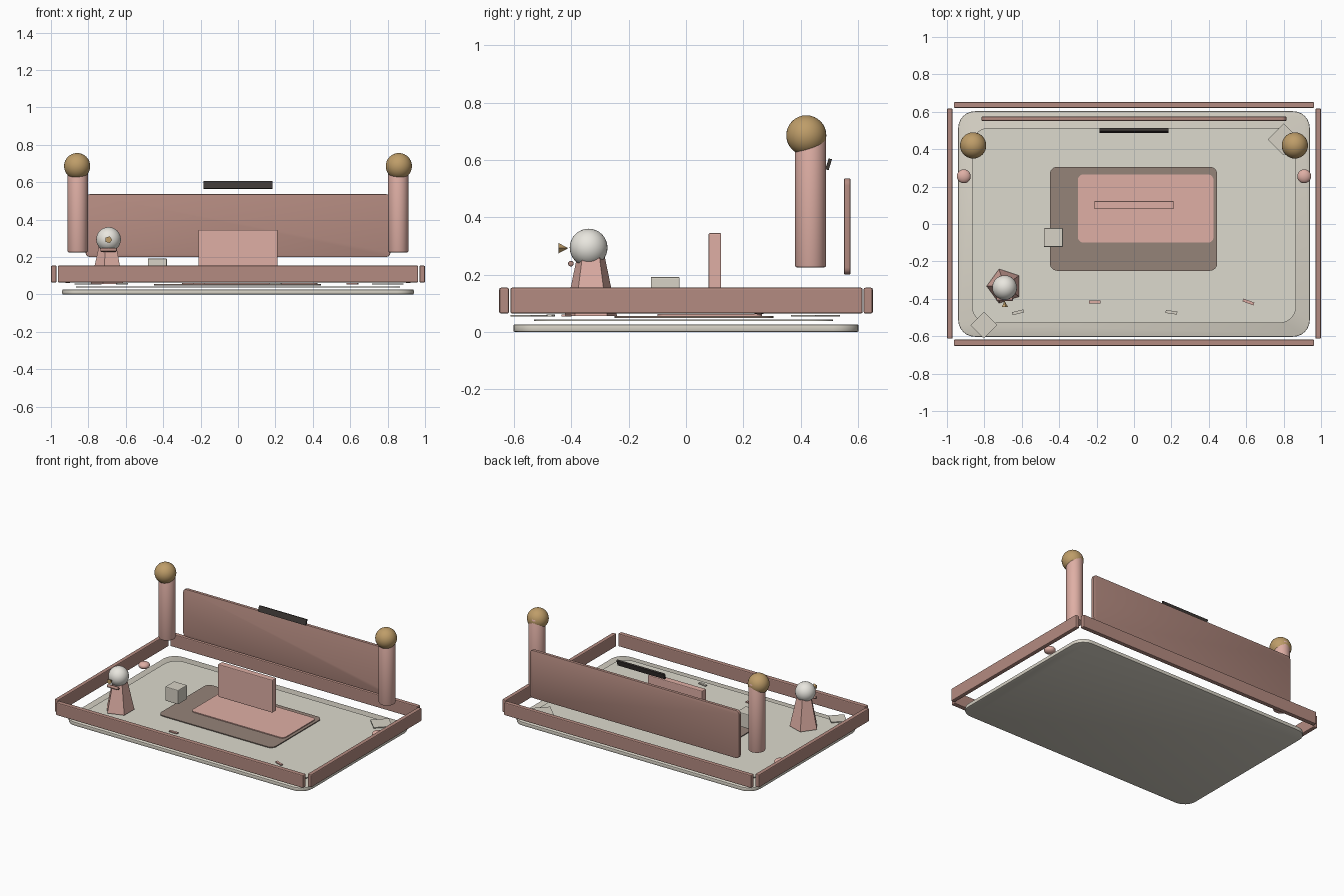
import bpy, bmesh
from math import pi, cos, sin, radians
from mathutils import Matrix

if "Cube" in bpy.data.objects:
    bpy.data.objects.remove(bpy.data.objects["Cube"])


def mat(name, r, g, b):
    m = bpy.data.materials.new(name)
    m.diffuse_color = (r ** 2.2, g ** 2.2, b ** 2.2, 1)
    m.use_nodes = True
    m.node_tree.nodes["Principled BSDF"].inputs["Base Color"].default_value = m.diffuse_color
    return m


CREAM = mat("cream", .84, .82, .77)
LAWN = mat("pale_green", .86, .85, .80)
TAUPE = mat("taupe", .58, .51, .47)
PINK = mat("pink", .87, .68, .64)
ROSE = mat("rose", .70, .54, .50)
GOLD = mat("gold", .74, .61, .41)
WHITE = mat("white", .91, .90, .87)
DARK = mat("dark", .25, .23, .22)


def finish(name, bm, m, loc=(0, 0, 0), rot=(0, 0, 0), smooth=False):
    bmesh.ops.recalc_face_normals(bm, faces=bm.faces)
    me = bpy.data.meshes.new(name)
    bm.to_mesh(me)
    bm.free()
    me.materials.append(m)
    ob = bpy.data.objects.new(name, me)
    ob.location, ob.rotation_euler = loc, rot
    bpy.context.collection.objects.link(ob)
    if smooth:
        bpy.ops.object.select_all(action='DESELECT')
        ob.select_set(True)
        bpy.context.view_layer.objects.active = ob
        bpy.ops.object.shade_smooth_by_angle(angle=radians(35))
    return ob


def box(name, lo, hi, m, bevel=0, turn=0, rot_x=0):
    bm = bmesh.new()
    size = [b - a for a, b in zip(lo, hi)]
    mid = [(a + b) / 2 for a, b in zip(lo, hi)]
    bmesh.ops.create_cube(bm, size=1)
    bmesh.ops.scale(bm, vec=size, verts=bm.verts)
    if bevel:
        bmesh.ops.bevel(bm, geom=bm.edges[:], offset=bevel, segments=2,
                        profile=.5, affect='EDGES')
    return finish(name, bm, m, mid, (rot_x, 0, radians(turn)))


def slab(name, x0, x1, y0, y1, z0, z1, r, m, bevel=0):
    """Rounded rectangle extruded upwards."""
    bm = bmesh.new()
    pts = []
    for cx, cy, start in ((x1 - r, y1 - r, 0), (x0 + r, y1 - r, 1),
                          (x0 + r, y0 + r, 2), (x1 - r, y0 + r, 3)):
        for i in range(7):
            a = (start + i / 6) * pi / 2
            pts.append(bm.verts.new((cx + r * cos(a), cy + r * sin(a), z0)))
    f = bm.faces.new(pts)
    ext = bmesh.ops.extrude_face_region(bm, geom=[f])["geom"]
    bmesh.ops.translate(bm, vec=(0, 0, z1 - z0),
                        verts=[v for v in ext if isinstance(v, bmesh.types.BMVert)])
    if bevel:
        rims = [e for e in bm.edges if abs(e.verts[0].co.z - e.verts[1].co.z) < 1e-6]
        bmesh.ops.bevel(bm, geom=rims, offset=bevel, segments=2,
                        profile=.5, affect='EDGES')
    return finish(name, bm, m, smooth=True)


def cone(name, loc, r1, r2, h, n, m, rot=(0, 0, 0), spin=0, bevel=0, smooth=False):
    bm = bmesh.new()
    bmesh.ops.create_cone(bm, cap_ends=True, segments=n, radius1=r1, radius2=r2,
                          depth=h, matrix=Matrix.Rotation(spin, 4, 'Z'))
    if bevel:
        rims = [e for e in bm.edges if abs(e.verts[0].co.z - e.verts[1].co.z) < 1e-6]
        bmesh.ops.bevel(bm, geom=rims, offset=bevel, segments=2,
                        profile=.5, affect='EDGES')
    return finish(name, bm, m, loc, rot, smooth)


def ball(name, loc, r, m, squash=1):
    bm = bmesh.new()
    bmesh.ops.create_uvsphere(bm, u_segments=32, v_segments=16, radius=r)
    bmesh.ops.scale(bm, vec=(1, 1, squash), verts=bm.verts)
    return finish(name, bm, m, loc, smooth=True)


# Stacked ground plates
slab("base_plate", -.94, .94, -.603, .603, 0, .026, .09, CREAM, .005)
slab("lawn_plate", -.867, .867, -.53, .514, .037, .043, .09, LAWN)
slab("path_plate", -.45, .445, -.25, .306, .049, .055, .04, TAUPE)
slab("seat_plate", -.30, .425, -.10, .265, .056, .062, .03, PINK)

# Surrounding rails
box("front_rail", (-.963, -.652, .064), (.963, -.618, .154), ROSE, .006)
box("back_rail", (-.963, .620, .064), (.963, .652, .154), ROSE, .006)
for side, s in (("left", -1), ("right", 1)):
    box(side + "_rail", (s * .985 - .015, -.613, .064), (s * .985 + .015, .617, .154), ROSE, .006)
    # Gate posts with ball finials, and low knobs
    cone(side + "_post", (s * .857, .435, .465), .054, .054, .48, 32, PINK, bevel=.006, smooth=True)
    ball(side + "_finial", (s * .86, .42, .686), .07, GOLD)
    ball(side + "_knob", (s * .91, .255, .085), .037, PINK, .65)

# Back board with rounded corners, and blank name strip
board = slab("back_board", -.815, .815, -.168, .168, -.011, .011, .025, ROSE, .003)
board.location, board.rotation_euler = (0, .563, .368), (pi / 2, 0, 0)
box("blank_sign_strip", (-.185, .492, .565), (.185, .504, .605), DARK, rot_x=radians(-17))

# Bench back and block
box("bench_back", (-.212, .079, .115), (.212, .123, .345), PINK, .005)
box("stone_block", (-.482, -.123, .092), (-.380, -.022, .192), CREAM, .005)

# Small bird figure
cone("figure_body", (-.692, -.332, .165), .096, .048, .22, 5, PINK, spin=pi / 2)
ball("figure_head", (-.692, -.34, .294), .066, WHITE)
cone("figure_beak", (-.692, -.428, .292), .019, 0, .034, 5, GOLD, rot=(-pi / 2, 0, 0), spin=-pi / 2)
cone("figure_collar", (-.692, -.402, .238), .010, .010, .088, 12, ROSE,
     rot=(0, pi / 2, 0), bevel=.004, smooth=True)

# Diamond corner tiles
for name, x, y, half in (("front_tile", -.803, -.541, .051), ("back_tile", .80, .452, .06)):
    box(name, (x - half, y - half, .053), (x + half, y + half, .059), CREAM, turn=45)

# Scattered strips along the front
for i, (x, y, turn, m) in enumerate(((-.62, -.472, 14, CREAM), (-.21, -.417, 0, PINK),
                                     (.20, -.472, -8, CREAM), (.612, -.417, -20, PINK))):
    box(f"ground_strip_{i + 1}", (x - .031, y - .008, .053), (x + .031, y + .008, .061), m, turn=turn)
